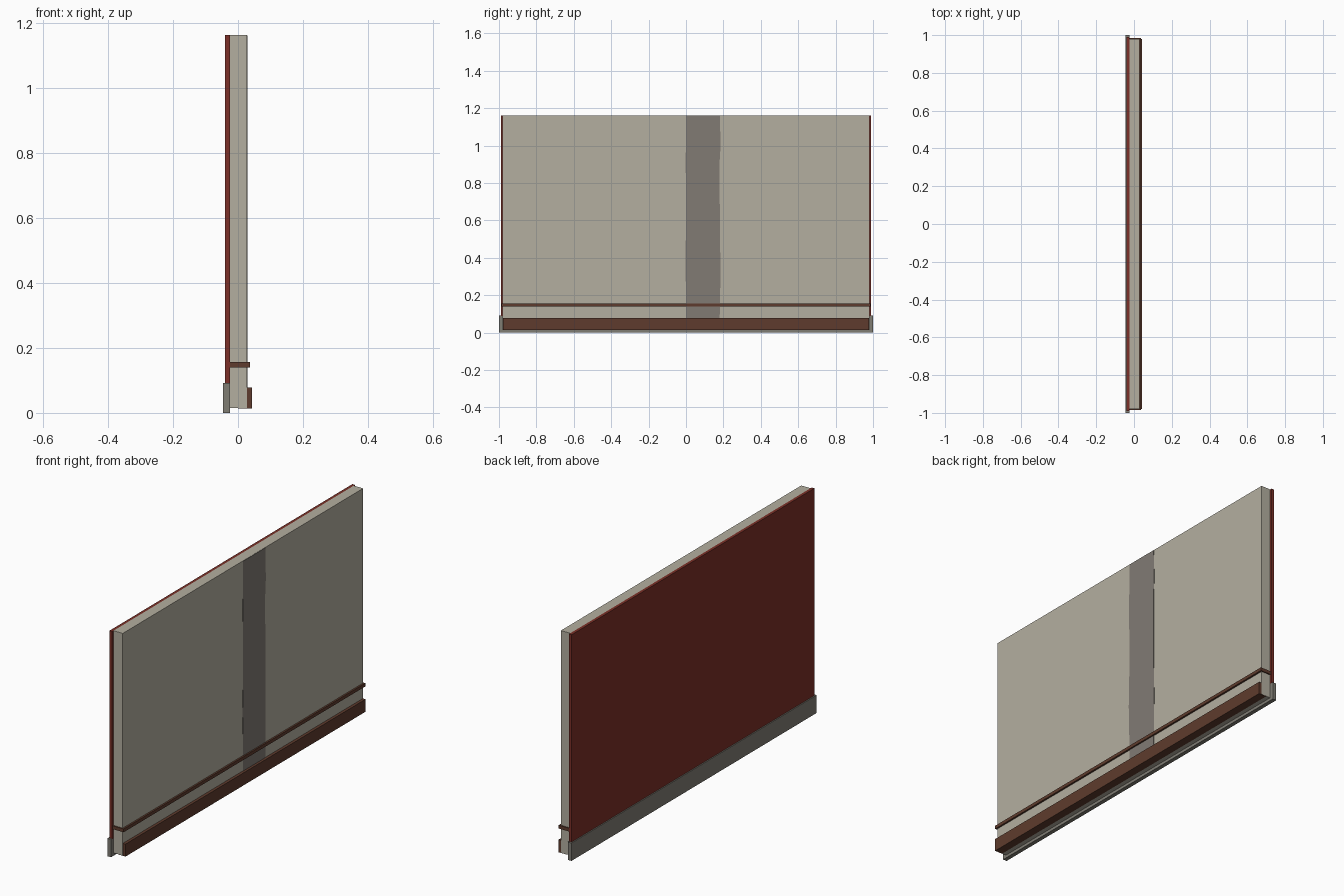
import bpy, bmesh

if "Cube" in bpy.data.objects:
    bpy.data.objects.remove(bpy.data.objects["Cube"])


def material(name, rgb):
    m = bpy.data.materials.new(name)
    lin = [((c / 255 + 0.055) / 1.055) ** 2.4 for c in rgb]
    m.diffuse_color = (*lin, 1)
    m.use_nodes = True
    m.node_tree.nodes["Principled BSDF"].inputs["Base Color"].default_value = m.diffuse_color
    return m


plaster = material("pale plaster", (180, 175, 160))
red = material("dark red", (124, 48, 40))
brown = material("brown wood", (94, 59, 45))
stone = material("grey stone", (128, 125, 116))
shade = material("grey strip", (129, 123, 116))


def finish(name, bm, mat):
    me = bpy.data.meshes.new(name)
    bmesh.ops.recalc_face_normals(bm, faces=bm.faces)
    bm.to_mesh(me)
    bm.free()
    me.materials.append(mat)
    ob = bpy.data.objects.new(name, me)
    bpy.context.collection.objects.link(ob)


def box(name, x, y, z, mat):
    """Box spanning x and z ranges, symmetric in y."""
    bm = bmesh.new()
    bmesh.ops.create_cube(bm, size=1)
    for v in bm.verts:
        v.co = (x[v.co.x > 0], y if v.co.y > 0 else -y, z[v.co.z > 0])
    finish(name, bm, mat)


# main wall and the outer cladding
box("wall_core", (-0.025, 0.028), 0.98, (0.015, 1.162), plaster)
box("outer_cladding", (-0.040, -0.025), 0.99, (0.09, 1.162), red)
box("outer_plinth", (-0.046, -0.025), 1.0, (0.0, 0.092), stone)

# inner trim
box("trim_rail", (-0.025, 0.037), 0.986, (0.14, 0.157), brown)
box("skirting_board", (0.0, 0.043), 0.979, (0.0135, 0.078), brown)

# slightly uneven vertical strip on the inner face
edge = [(0.0, 0.18, 0.077), (0.0, 0.183, 0.22), (-0.004, 0.184, 0.38),
        (0.0, 0.181, 0.55), (0.0, 0.18, 0.80), (-0.003, 0.18, 0.92),
        (0.0, 0.185, 1.0), (0.0, 0.181, 1.161)]
bm = bmesh.new()
outline = [(l, z) for l, r, z in edge] + [(r, z) for l, r, z in reversed(edge)]
face = bm.faces.new([bm.verts.new((0.027, y, z)) for y, z in outline])
ext = bmesh.ops.extrude_face_region(bm, geom=[face])
for v in ext["geom"]:
    if isinstance(v, bmesh.types.BMVert):
        v.co.x = 0.0295
finish("wall_strip", bm, shade)
